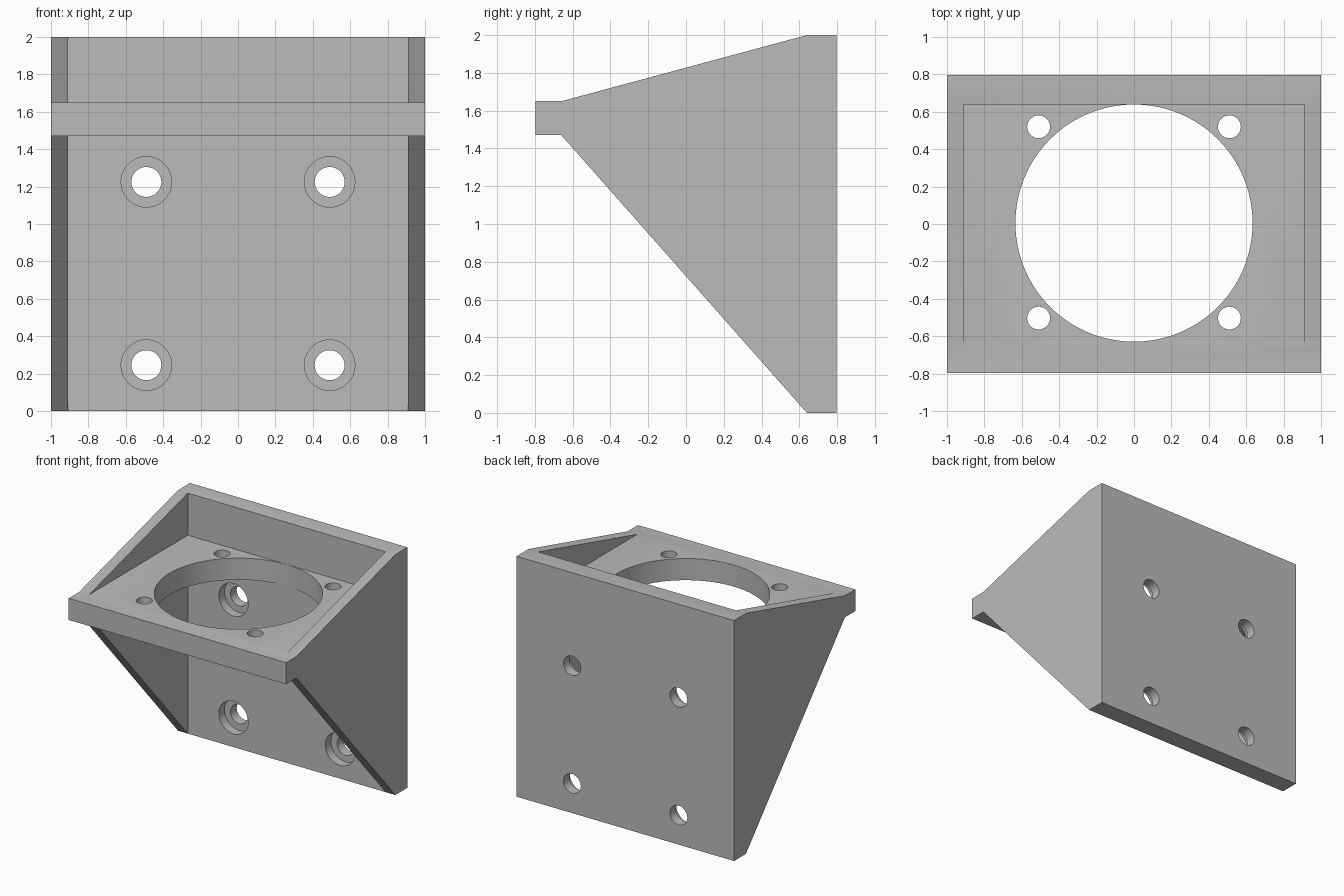
import bpy
import bmesh
from math import radians
from mathutils import Matrix

default = bpy.data.objects.get("Cube")
if default:
    bpy.data.objects.remove(default, do_unlink=True)

# Main dimensions
HALF_W, INNER_W = 1.0, 0.91
FRONT, LIP, WALL, BACK = -0.797, -0.66, 0.64, 0.797
SHELF_LOW, SHELF_TOP, HEIGHT = 1.47, 1.65, 2.0

grey = bpy.data.materials.new("plain grey")
grey.use_nodes = True
colour = (0.5, 0.5, 0.5, 1.0)
grey.diffuse_color = colour
grey.node_tree.nodes["Principled BSDF"].inputs["Base Color"].default_value = colour


def finish(name, bm):
    bmesh.ops.recalc_face_normals(bm, faces=bm.faces)
    mesh = bpy.data.meshes.new(name)
    bm.to_mesh(mesh)
    bm.free()
    mesh.materials.append(grey)
    obj = bpy.data.objects.new(name, mesh)
    bpy.context.collection.objects.link(obj)
    return obj


def extrude_profile(name, points, half_width):
    """Side outline in (y, z), extruded across x."""
    bm = bmesh.new()
    face = bm.faces.new([bm.verts.new((-half_width, y, z)) for y, z in points])
    new = bmesh.ops.extrude_face_region(bm, geom=[face])["geom"]
    verts = [v for v in new if isinstance(v, bmesh.types.BMVert)]
    bmesh.ops.translate(bm, verts=verts, vec=(2 * half_width, 0, 0))
    return finish(name, bm)


def cylinder(name, centre, radius, depth, along_y=False, sides=48):
    bm = bmesh.new()
    turn = Matrix.Rotation(radians(90 if along_y else 0), 4, "X")
    bmesh.ops.create_cone(bm, cap_ends=True, segments=sides, radius1=radius,
                          radius2=radius, depth=depth,
                          matrix=Matrix.Translation(centre) @ turn)
    return finish(name, bm)


# Bracket body: back plate, gussets and shelf share one side outline
bracket = extrude_profile("bracket", [
    (FRONT, SHELF_LOW), (LIP, SHELF_LOW), (WALL, 0), (BACK, 0),
    (BACK, HEIGHT), (WALL, HEIGHT), (LIP, SHELF_TOP), (FRONT, SHELF_TOP)], HALF_W)

# Pockets between the gussets, above and below the shelf
cutters = []
for name, low, high in (("upper_pocket", SHELF_TOP, HEIGHT + 0.2),
                        ("lower_pocket", -0.2, SHELF_LOW)):
    cutters.append(extrude_profile(
        name, [(LIP, low), (WALL, low), (WALL, high), (LIP, high)], INNER_W))

# Large round opening in the shelf
shelf_mid = (SHELF_LOW + SHELF_TOP) / 2
cutters.append(cylinder("shelf_opening", (0, 0.005, shelf_mid), 0.634, 0.4, sides=128))

for x in (-1, 1):
    # Small mounting holes around the opening
    for y in (-0.503, 0.52):
        cutters.append(cylinder("shelf_hole", (x * 0.51, y, shelf_mid), 0.061, 0.3))
    # Counterbored screw holes through the back plate
    for z in (0.245, 1.225):
        cutters.append(cylinder("screw_hole", (x * 0.49, 0.72, z), 0.08, 0.5, True))
        cutters.append(cylinder("counterbore", (x * 0.49, WALL, z), 0.135, 0.15, True))

# Cut everything, then drop the cutters
for cutter in cutters:
    cutter.hide_render = True
    mod = bracket.modifiers.new(cutter.name, "BOOLEAN")
    mod.operation = "DIFFERENCE"
    mod.solver = "EXACT"
    mod.object = cutter

bpy.ops.object.select_all(action="DESELECT")
bracket.select_set(True)
bpy.context.view_layer.objects.active = bracket
for mod in list(bracket.modifiers):
    bpy.ops.object.modifier_apply(modifier=mod.name)
for cutter in cutters:
    bpy.data.objects.remove(cutter, do_unlink=True)

bpy.ops.object.shade_smooth_by_angle(angle=radians(30))
